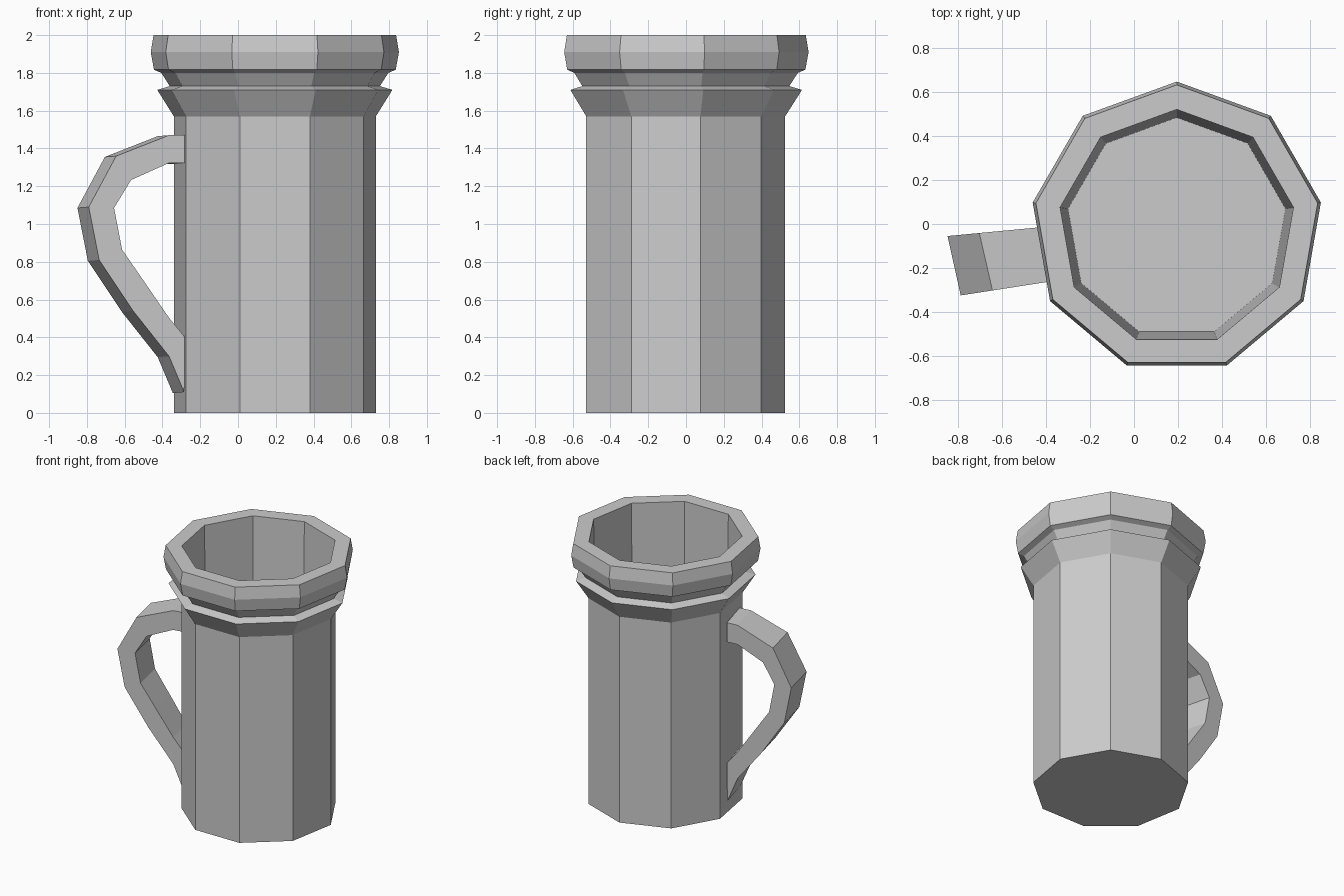
import bpy, bmesh
from math import cos, sin, pi

if "Cube" in bpy.data.objects:
    bpy.data.objects.remove(bpy.data.objects["Cube"])

CX, CY, SIDES = 0.195, -0.018, 9


def finish(name, bm):
    bmesh.ops.recalc_face_normals(bm, faces=bm.faces)
    mesh = bpy.data.meshes.new(name)
    bm.to_mesh(mesh)
    bm.free()
    obj = bpy.data.objects.new(name, mesh)
    bpy.context.collection.objects.link(obj)
    return obj


def loft(name, rings):
    """Join equal-length rings of points with quads and cap both ends."""
    bm = bmesh.new()
    loops = [[bm.verts.new(p) for p in ring] for ring in rings]
    n = len(loops[0])
    for a, b in zip(loops, loops[1:]):
        for i in range(n):
            j = (i + 1) % n
            bm.faces.new((a[i], a[j], b[j], b[i]))
    bm.faces.new(loops[0])
    bm.faces.new(loops[-1])
    return finish(name, bm)


def nonagon(r, z):
    angles = [pi / 2 + 2 * pi * i / SIDES for i in range(SIDES)]
    return [(CX + r * cos(a), CY + r * sin(a), z) for a in angles]


# Mug body: outside from base to rim, then down the inside to the floor
profile = [(0.543, 0), (0.543, 1.57), (0.632, 1.71), (0.565, 1.73),
           (0.61, 1.80), (0.65, 1.817), (0.667, 1.91), (0.652, 2.0),
           (0.54, 2.0), (0.503, 0.07)]
loft("mug_body", [nonagon(r, z) for r, z in profile])

# Handle: matching outer and inner outline points (x, z), top to bottom
outer = [(-0.28, 1.47), (-0.365, 1.47), (-0.645, 1.36), (-0.79, 1.09),
         (-0.735, 0.81), (-0.555, 0.54), (-0.365, 0.30), (-0.285, 0.11)]
inner = [(-0.28, 1.323), (-0.365, 1.323), (-0.566, 1.233), (-0.656, 1.085),
         (-0.614, 0.865), (-0.50, 0.70), (-0.365, 0.503), (-0.28, 0.40)]


def near(x, z):
    return (x, -0.265 + (x + 0.40) * 0.155, z)


def far(x, z):
    x -= 0.06
    return (x, -0.015 + (x + 0.43) * 0.095, z - 0.005)


loft("handle", [(near(*o), far(*o), far(*i), near(*i))
                for o, i in zip(outer, inner)])
